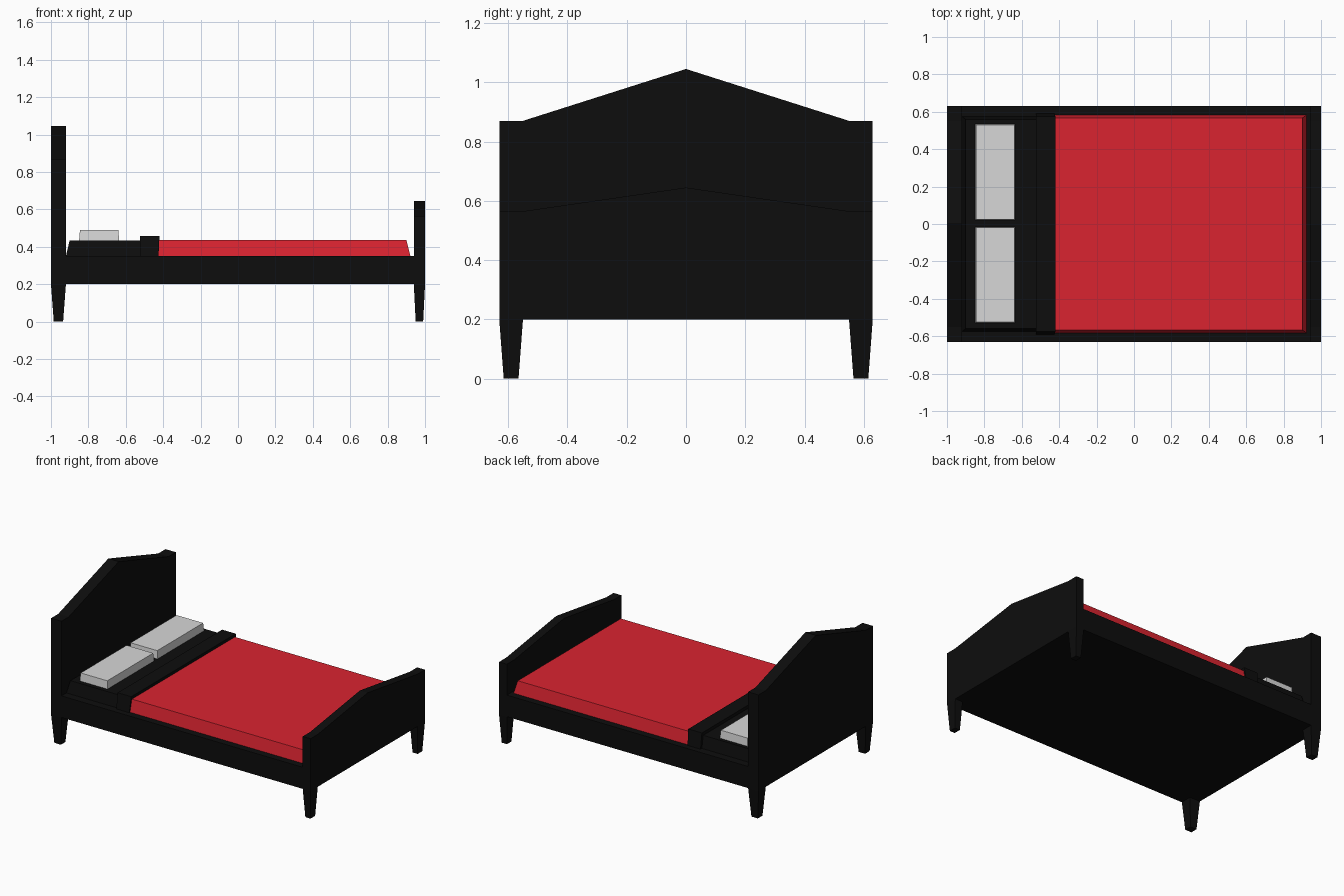
import bpy

if "Cube" in bpy.data.objects:
    bpy.data.objects.remove(bpy.data.objects["Cube"])


def material(name, rgb):
    m = bpy.data.materials.new(name)
    m.diffuse_color = (*rgb, 1)
    m.use_nodes = True
    m.node_tree.nodes["Principled BSDF"].inputs["Base Color"].default_value = m.diffuse_color
    return m


BLACK = material("black", (0.004, 0.004, 0.004))
RED = material("red", (0.70, 0.017, 0.030))
GREY = material("pale grey", (0.68, 0.68, 0.68))


def add_mesh(name, verts, faces, mat):
    me = bpy.data.meshes.new(name)
    me.from_pydata(verts, [], faces)
    me.materials.append(mat)
    ob = bpy.data.objects.new(name, me)
    bpy.context.collection.objects.link(ob)
    return ob


def frustum(name, bottom, top, mat):
    """Six-sided block; bottom and top are (x0, x1, y0, y1, z)."""
    verts = []
    for x0, x1, y0, y1, z in (bottom, top):
        verts += [(x0, y0, z), (x1, y0, z), (x1, y1, z), (x0, y1, z)]
    faces = [(3, 2, 1, 0), (4, 5, 6, 7)]
    faces += [(i, (i + 1) % 4, (i + 1) % 4 + 4, i + 4) for i in range(4)]
    return add_mesh(name, verts, faces, mat)


def gable_board(name, x0, x1, shoulder, peak):
    """Peaked end board with a flat shoulder over each post."""
    profile = [(-0.63, 0.2), (0.63, 0.2), (0.63, shoulder), (0.55, shoulder),
               (0, peak), (-0.55, shoulder), (-0.63, shoulder)]
    n = len(profile)
    verts = [(x, y, z) for x in (x0, x1) for y, z in profile]
    faces = [tuple(reversed(range(n))), tuple(range(n, 2 * n))]
    faces += [(i, (i + 1) % n, (i + 1) % n + n, i + n) for i in range(n)]
    return add_mesh(name, verts, faces, BLACK)


# End boards
gable_board("headboard", -1.0, -0.92, 0.87, 1.045)
gable_board("footboard", 0.94, 1.0, 0.565, 0.645)

# Bed base
frustum("bed_base", (-0.92, 0.94, -0.63, 0.63, 0.2),
        (-0.92, 0.94, -0.63, 0.63, 0.35), BLACK)

# Tapered legs
for end, x0, x1, inset in (("head", -1.0, -0.92, 0.015), ("foot", 0.94, 1.0, 0.01)):
    for side, y0, y1 in (("front", -0.63, -0.55), ("back", 0.55, 0.63)):
        frustum(f"{end}_{side}_leg",
                (x0 + inset, x1 - inset, y0 + 0.015, y1 - 0.015, 0.0),
                (x0, x1, y0, y1, 0.2), BLACK)

# Mattress, blanket and folded band
frustum("mattress", (-0.92, -0.47, -0.575, 0.575, 0.35),
        (-0.90, -0.47, -0.56, 0.56, 0.435), BLACK)
frustum("blanket", (-0.47, 0.922, -0.582, 0.582, 0.35),
        (-0.47, 0.90, -0.567, 0.567, 0.437), RED)
frustum("blanket_fold", (-0.525, -0.425, -0.59, 0.59, 0.35),
        (-0.525, -0.42, -0.575, 0.575, 0.457), BLACK)

# Pillows
for side, y0, y1 in (("front", -0.53, -0.015), ("back", 0.02, 0.535)):
    frustum(f"{side}_pillow", (-0.85, -0.635, y0, y1, 0.43),
            (-0.845, -0.64, y0 + 0.005, y1 - 0.005, 0.49), GREY)
